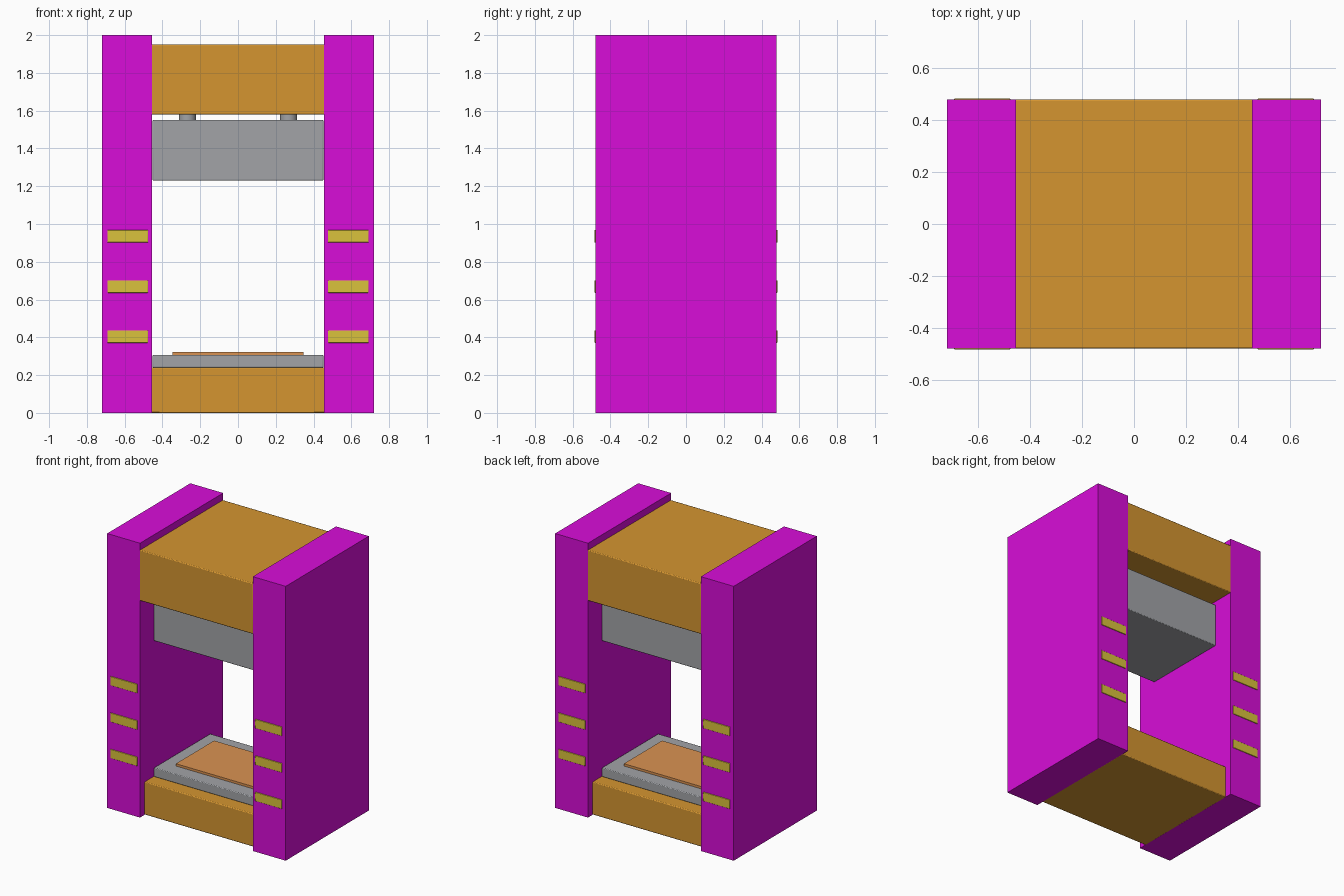
import bpy
import math

if "Cube" in bpy.data.objects:
    bpy.data.objects.remove(bpy.data.objects["Cube"])


def material(name, rgb):
    m = bpy.data.materials.new(name)
    m.diffuse_color = (*rgb, 1.0)
    m.use_nodes = True
    m.node_tree.nodes["Principled BSDF"].inputs["Base Color"].default_value = m.diffuse_color
    return m


MAGENTA = material("magenta paint", (0.69, 0.004, 0.69))
ORANGE = material("orange paint", (0.66, 0.30, 0.03))
GREY = material("steel grey", (0.36, 0.37, 0.39))
COPPER = material("copper", (0.70, 0.29, 0.085))
YELLOW = material("yellow paint", (0.70, 0.54, 0.045))


def box(name, lo, hi, mat, bevel=0.0):
    """Axis-aligned box between two corners, with an optional fine bevel."""
    bpy.ops.mesh.primitive_cube_add(size=1)
    ob = bpy.context.object
    ob.name = name
    for v in ob.data.vertices:
        v.co = [lo[i] if v.co[i] < 0 else hi[i] for i in range(3)]
    ob.data.materials.append(mat)
    if bevel:
        mod = ob.modifiers.new("edge bevel", "BEVEL")
        mod.width = bevel
        mod.segments = 2
        bpy.ops.object.shade_smooth_by_angle(angle=math.radians(40))
    return ob


# Press frame: bed below, crown above
box("bed", (-0.46, -0.425, 0), (0.46, 0.425, 0.24), ORANGE, 0.006)
box("crown", (-0.46, -0.479, 1.58), (0.46, 0.479, 1.95), ORANGE, 0.006)

# Moving slide, bolster and work plate
box("slide", (-0.452, -0.325, 1.23), (0.452, 0.325, 1.55), GREY, 0.005)
box("bolster", (-0.452, -0.325, 0.24), (0.452, 0.325, 0.306), GREY, 0.005)
box("work_plate", (-0.347, -0.22, 0.306), (0.347, 0.22, 0.323), COPPER)

for side, s in (("left", -1), ("right", 1)):
    # Side columns
    x0, x1 = sorted((s * 0.455, s * 0.72))
    box(f"{side}_column", (x0, -0.479, 0), (x1, 0.479, 2.0), MAGENTA)

    # Rods that carry the slide
    bpy.ops.mesh.primitive_cylinder_add(
        vertices=32, radius=0.045, depth=0.06, location=(s * 0.268, 0, 1.565))
    rod = bpy.context.object
    rod.name = f"{side}_slide_rod"
    rod.data.materials.append(GREY)
    bpy.ops.object.shade_smooth_by_angle(angle=math.radians(40))

    # Warning bars on the front and back of each column
    x0, x1 = sorted((s * 0.476, s * 0.692))
    for face, f in (("front", -1), ("back", 1)):
        y0, y1 = sorted((f * 0.476, f * 0.484))
        for i, z in enumerate((0.404, 0.669, 0.935)):
            box(f"{side}_{face}_bar_{i + 1}", (x0, y0, z - 0.033),
                (x1, y1, z + 0.033), YELLOW, 0.003)
